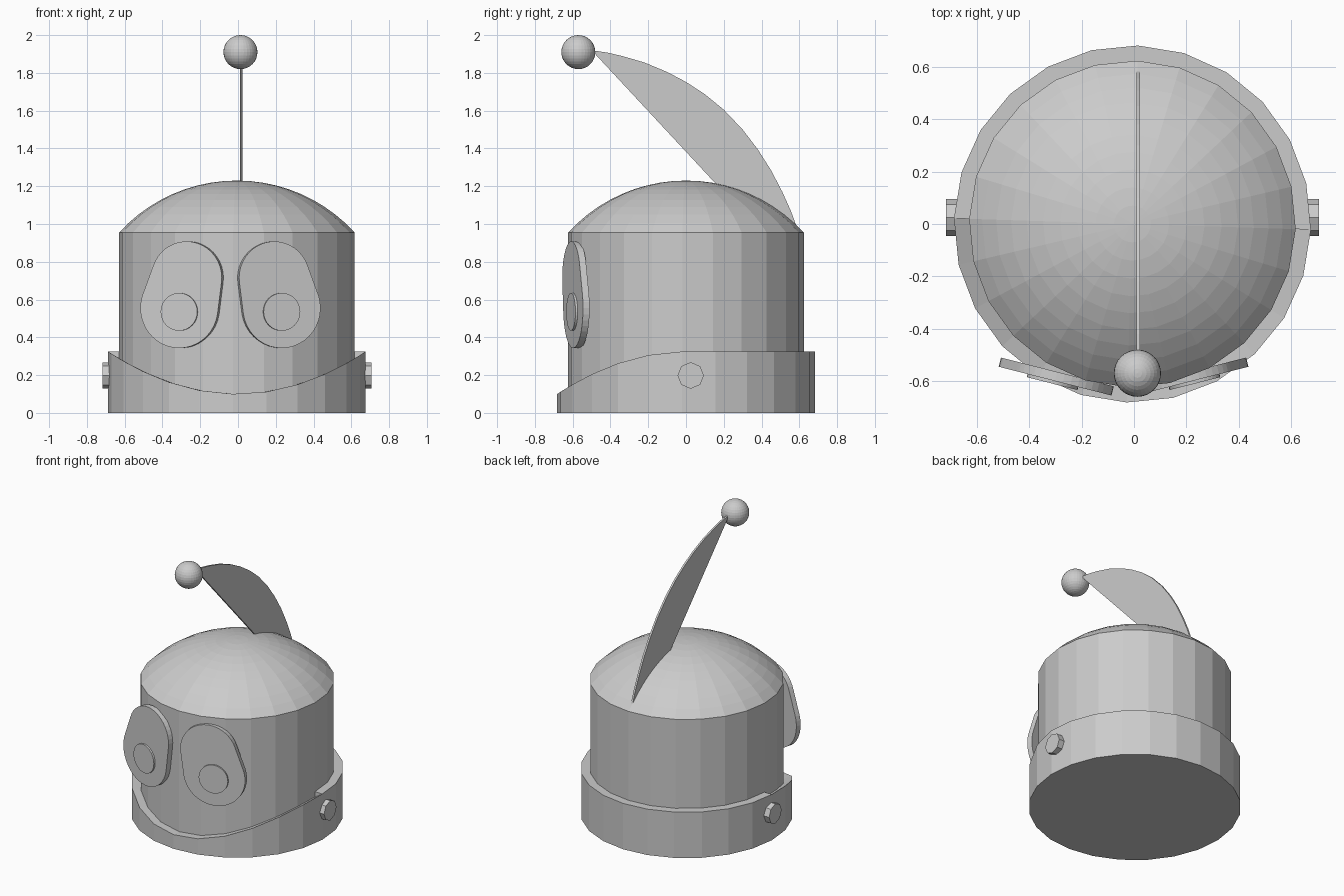
import bpy, bmesh, math
from mathutils import Matrix, Vector

if "Cube" in bpy.data.objects:
    bpy.data.objects.remove(bpy.data.objects["Cube"])

CX = -0.006           # centre line of the helmet
SIDES = 24
TURN = math.radians(-1.8)
BODY_R, COLLAR_R = 0.624, 0.682
RIM, DIP = 0.325, 0.1  # collar height at the back and at the front

grey = bpy.data.materials.new("plain_grey")
grey.use_nodes = True
colour = (0.6, 0.6, 0.6, 1)
grey.diffuse_color = colour
grey.node_tree.nodes["Principled BSDF"].inputs["Base Color"].default_value = colour


def finish(name, bm):
    bmesh.ops.recalc_face_normals(bm, faces=bm.faces)
    mesh = bpy.data.meshes.new(name)
    bm.to_mesh(mesh)
    bm.free()
    mesh.materials.append(grey)
    obj = bpy.data.objects.new(name, mesh)
    bpy.context.collection.objects.link(obj)
    return obj


def rim_point(radius, i, z):
    a = TURN + math.tau * i / SIDES
    return Vector((CX + radius * math.cos(a), radius * math.sin(a), z))


def prism(name, outline, depth, matrix):
    """Extrude a flat outline along local z, then place it."""
    bm = bmesh.new()
    face = bm.faces.new([bm.verts.new((u, v, 0)) for u, v in outline])
    new = bmesh.ops.extrude_face_region(bm, geom=[face])["geom"]
    verts = [g for g in new if isinstance(g, bmesh.types.BMVert)]
    bmesh.ops.translate(bm, verts=verts, vec=(0, 0, depth))
    bm.transform(matrix)
    return finish(name, bm)


def circle(u, v, r, n, start=0.0):
    return [(u + r * math.cos(start + math.tau * k / n),
             v + r * math.sin(start + math.tau * k / n)) for k in range(n)]


# Helmet shell: straight wall closed by a shallow spherical dome
WALL, TOP, RINGS = 0.955, 1.23, 10
rise = TOP - WALL
ball_r = (BODY_R ** 2 + rise ** 2) / (2 * rise)
half = math.asin(BODY_R / ball_r)
profile = [(BODY_R, 0.0)]
for k in range(RINGS):
    t = half * (1 - k / RINGS)
    profile.append((ball_r * math.sin(t), TOP - ball_r + ball_r * math.cos(t)))
bm = bmesh.new()
loops = [[bm.verts.new(rim_point(r, i, z)) for i in range(SIDES)] for r, z in profile]
for low, high in zip(loops, loops[1:]):
    for i in range(SIDES):
        j = (i + 1) % SIDES
        bm.faces.new((low[i], low[j], high[j], high[i]))
bm.faces.new(loops[0])
peak = bm.verts.new((CX, 0, TOP))
for i in range(SIDES):
    bm.faces.new((loops[-1][i], loops[-1][(i + 1) % SIDES], peak))
finish("helmet_shell", bm)


# Collar: level at the back, scooped at the front
def collar_half(name, first, scooped):
    bm = bmesh.new()
    sections = []
    for i in range(first, first + SIDES // 2 + 1):
        ring = []
        for radius, top in ((COLLAR_R, 0), (COLLAR_R, 1), (BODY_R, 1), (BODY_R, 0)):
            p = rim_point(radius, i, 0)
            if top:
                p.z = RIM
                if scooped:
                    p.z = DIP + (RIM - DIP) * ((p.x - CX) / COLLAR_R) ** 2
            ring.append(bm.verts.new(p))
        sections.append(ring)
    for a, b in zip(sections, sections[1:]):
        for k in range(4):
            m = (k + 1) % 4
            bm.faces.new((a[k], a[m], b[m], b[k]))
    bm.faces.new(sections[0])
    bm.faces.new(sections[-1])
    finish(name, bm)


collar_half("collar_back", 0, False)
collar_half("collar_front", SIDES // 2, True)

# Side bolts
for side, name in ((1, "left_bolt"), (-1, "right_bolt")):
    place = Matrix.Translation((CX + side * 0.64, 0.025, 0.198)) @ Matrix.Rotation(side * math.pi / 2, 4, "Y")
    prism(name, circle(0, 0, 0.07, 8), 0.072, place)


# Eyes: tapered rounded plates with a round disc on each
def egg_outline(steps=40):
    """Hull around a lower and an upper circle."""
    bm = bmesh.new()
    for u, v in circle(-0.01, 0.555, 0.212, steps) + circle(0.03, 0.715, 0.193, steps):
        bm.verts.new((u, v, 0))
    pts = sorted((v.co.x, v.co.y) for v in bm.verts)
    bm.free()

    def chain(points):
        out = []
        for p in points:
            while len(out) > 1 and ((out[-1][0] - out[-2][0]) * (p[1] - out[-2][1])
                                    - (out[-1][1] - out[-2][1]) * (p[0] - out[-2][0])) <= 1e-7:
                out.pop()
            out.append(p)
        return out[:-1]
    return chain(pts) + chain(pts[::-1])


EYE_MID = -0.04
for side, name in ((1, "left"), (-1, "right")):
    mirror = Matrix.Translation((EYE_MID, 0, 0)) @ Matrix.Scale(-side, 4, (1, 0, 0))
    place = (mirror @ Matrix.Translation((-0.262, -0.6, 0))
             @ Matrix.Rotation(math.radians(-14.3), 4, "Z") @ Matrix.Rotation(math.pi / 2, 4, "X"))
    prism(name + "_eye_plate", egg_outline(), 0.036, place @ Matrix.Translation((0, 0, -0.036)))
    prism(name + "_eye_disc", circle(-0.008, 0.535, 0.1, 32), 0.024, place @ Matrix.Translation((0, 0, -0.012)))

# Crest: thin curved blade sweeping forward from the back of the dome
arc = [(-0.5, 1.92), (-0.42, 1.908), (-0.34, 1.89), (-0.22, 1.855), (-0.1, 1.805), (0.0, 1.752),
       (0.1, 1.687), (0.2, 1.605), (0.3, 1.5), (0.38, 1.395), (0.45, 1.285), (0.51, 1.17),
       (0.555, 1.07), (0.59, 0.975), (0.58, 0.94), (0.3, 1.06)]
upright = Matrix(((0, 0, 1, 0.01), (1, 0, 0, 0), (0, 1, 0, 0), (0, 0, 0, 1)))
prism("crest_blade", arc, 0.013, upright)

# Ball at the tip of the crest
bm = bmesh.new()
bmesh.ops.create_uvsphere(bm, u_segments=32, v_segments=16, radius=0.09,
                          matrix=Matrix.Translation((0.013, -0.57, 1.91)))
finish("crest_ball", bm)
